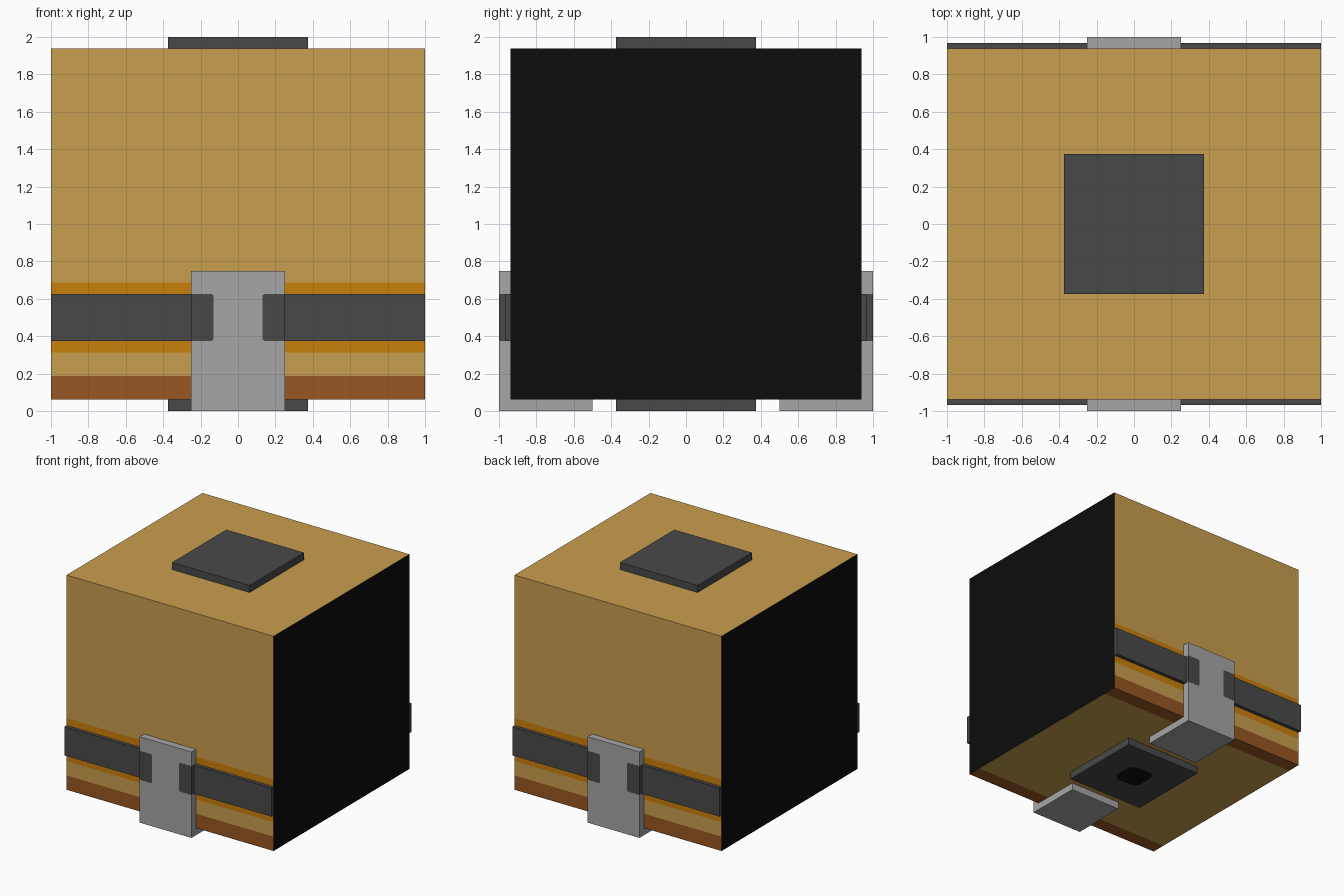
import bpy, bmesh
from mathutils import Vector

if "Cube" in bpy.data.objects:
    bpy.data.objects.remove(bpy.data.objects["Cube"])


def srgb(h):
    out = []
    for i in (0, 2, 4):
        c = int(h[i:i + 2], 16) / 255
        out.append(c / 12.92 if c <= 0.04045 else ((c + 0.055) / 1.055) ** 2.4)
    return (*out, 1)


MATS = {}
for name, h in {"tan": "C99F4E", "orange": "C9800A", "brown": "995723",
                "dark grey": "494949", "light grey": "A6A6A6", "black": "0C0C0C"}.items():
    MATS[name] = bpy.data.materials.new(name)
    MATS[name].diffuse_color = srgb(h)


def finish(bm, name, *mats):
    bmesh.ops.recalc_face_normals(bm, faces=bm.faces)
    me = bpy.data.meshes.new(name)
    bm.to_mesh(me)
    bm.free()
    for m in mats:
        me.materials.append(MATS[m])
    ob = bpy.data.objects.new(name, me)
    bpy.context.collection.objects.link(ob)
    return ob


def box_mesh(lo, hi):
    bm = bmesh.new()
    bmesh.ops.create_cube(bm, size=1)
    lo, hi = Vector(lo), Vector(hi)
    for v in bm.verts:
        v.co = (lo + hi) / 2 + v.co * (hi - lo)
    return bm


def box(name, lo, hi, mat):
    return finish(box_mesh(lo, hi), name, mat)


def prism(name, points, direction, mat):
    bm = bmesh.new()
    face = bm.faces.new([bm.verts.new(p) for p in points])
    geo = bmesh.ops.extrude_face_region(bm, geom=[face])["geom"]
    bmesh.ops.translate(bm, vec=direction,
                        verts=[g for g in geo if isinstance(g, bmesh.types.BMVert)])
    return finish(bm, name, mat)


# Body: banded front and back, black sides, brown-edged underside
Y, Z0, Z1 = 0.9375, 0.0625, 1.9375
bm = box_mesh((-1, -Y, Z0), (1, Y, Z1))
cuts = [((0, 0, z), (0, 0, 1)) for z in (0.1875, 0.3125, 0.375, 0.625, 0.6875)]
cuts += [((0, y, 0), (0, 1, 0)) for y in (-0.8125, 0.8125)]
for co, no in cuts:
    bmesh.ops.bisect_plane(bm, geom=bm.verts[:] + bm.edges[:] + bm.faces[:],
                           plane_co=co, plane_no=no)
bm.normal_update()
for f in bm.faces:
    c, n = f.calc_center_median(), f.normal
    if abs(n.x) > 0.5:
        f.material_index = 3
    elif abs(n.y) > 0.5:
        if c.z < 0.1875:
            f.material_index = 2
        elif 0.3125 < c.z < 0.6875:
            f.material_index = 1
    elif n.z < -0.5 and abs(c.y) > 0.8125:
        f.material_index = 2
finish(bm, "body", "tan", "orange", "brown", "black")

# Square pads above and below
box("top_pad", (-0.375, -0.375, Z1), (0.375, 0.375, 2), "dark grey")
box("bottom_pad", (-0.375, -0.375, 0), (0.375, 0.375, Z0), "dark grey")

# Black rounded patch under the bottom pad
r, k = 0.125, 0.08
patch = [(-r, -k), (-k, -r), (k, -r), (r, -k), (r, k), (k, r), (-k, r), (-r, k)]
prism("bottom_patch", [(x, y, 0.001) for x, y in patch], (0, 0, -0.002), "black")

for s, side in ((-1, "front"), (1, "back")):
    # L-shaped clasp hooking under the body
    profile = [(1, 0), (1, 0.75), (Y, 0.75), (Y, 0.0625), (0.5, 0.0625), (0.5, 0)]
    prism(side + "_clasp", [(-0.25, s * y, z) for y, z in profile], (0.5, 0, 0), "light grey")
    for t, hand in ((-1, "left"), (1, "right")):
        # Strap running from the clasp to the body edge
        xs, ys = sorted((t * 0.25, t)), sorted((s * Y, s * 0.96875))
        box(f"{side}_{hand}_strap", (xs[0], ys[0], 0.375), (xs[1], ys[1], 0.625), "dark grey")
        # Painted strap end wrapping onto the clasp
        end = [(0.251, 0.375), (0.14, 0.375), (0.13, 0.385),
               (0.13, 0.615), (0.14, 0.625), (0.251, 0.625)]
        prism(f"{side}_{hand}_strap_end", [(t * x, s * 1.001, z) for x, z in end],
              (0, -s * 0.008, 0), "dark grey")
        xs, ys = sorted((t * 0.249, t * 0.251)), sorted((s * 0.96, s * 1.001))
        box(f"{side}_{hand}_strap_wrap", (xs[0], ys[0], 0.375), (xs[1], ys[1], 0.625), "dark grey")

for m in bpy.data.materials:
    if m.users and not m.is_grease_pencil:
        m.use_nodes = True
        m.node_tree.nodes["Principled BSDF"].inputs["Base Color"].default_value = m.diffuse_color
